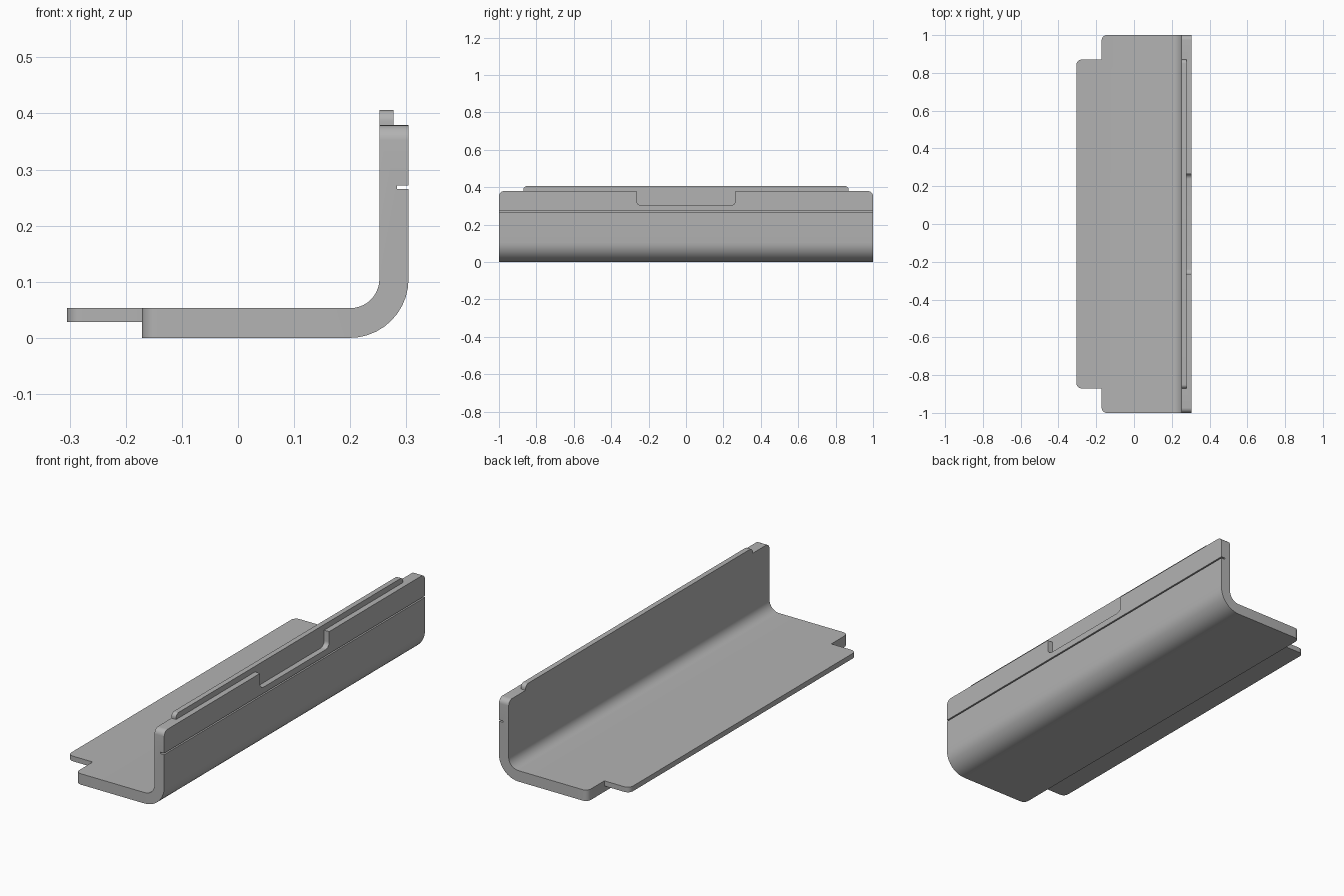
import bpy, bmesh, math
from mathutils import Vector

cube = bpy.data.objects.get("Cube")
if cube:
    bpy.data.objects.remove(cube, do_unlink=True)

# Main dimensions
HALF_LEN, LIP_HALF = 1.0, 0.87
OUT, INN, MID = 0.304, 0.252, 0.277     # wall outer, inner, mid plane
FLOOR, FLOOR_MID = 0.053, 0.028         # floor top and mid plane
LEFT, TOP = -0.171, 0.379
BEND, ROUND = 0.105, 0.027

grey = bpy.data.materials.new("matte grey")
grey.use_nodes = True
grey.diffuse_color = (0.45, 0.45, 0.45, 1)
grey.node_tree.nodes["Principled BSDF"].inputs["Base Color"].default_value = grey.diffuse_color


def rounded(corners, steps=10):
    """Outline from (u, v, radius) corners, each radius turned into an arc."""
    pts = []
    for i, (u, v, r) in enumerate(corners):
        p = Vector((u, v))
        if not r:
            pts.append(p)
            continue
        a = (Vector(corners[i - 1][:2]) - p).normalized()
        b = (Vector(corners[(i + 1) % len(corners)][:2]) - p).normalized()
        centre = p + (a + b) * r
        for k in range(steps + 1):
            t = k / steps * math.pi / 2
            pts.append(centre - b * r * math.cos(t) - a * r * math.sin(t))
    return pts


def prism(name, corners, axis, lo, hi):
    """Extrude a rounded outline along x, y or z from lo to hi."""
    place = {"x": lambda p, d: (d, p.x, p.y),
             "y": lambda p, d: (p.x, d, p.y),
             "z": lambda p, d: (p.x, p.y, d)}[axis]
    bm = bmesh.new()
    face = bm.faces.new([bm.verts.new(place(p, lo)) for p in rounded(corners)])
    ext = bmesh.ops.extrude_face_region(bm, geom=[face])
    verts = [g for g in ext["geom"] if isinstance(g, bmesh.types.BMVert)]
    bmesh.ops.translate(bm, verts=verts, vec=Vector(place(Vector((0, 0)), hi - lo)))
    bmesh.ops.recalc_face_normals(bm, faces=bm.faces)
    mesh = bpy.data.meshes.new(name)
    bm.to_mesh(mesh)
    bm.free()
    mesh.materials.append(grey)
    obj = bpy.data.objects.new(name, mesh)
    bpy.context.collection.objects.link(obj)
    return obj


def combine(target, tool, operation):
    """Apply a boolean and discard the tool."""
    mod = target.modifiers.new("combine", "BOOLEAN")
    mod.operation, mod.object, mod.solver = operation, tool, "EXACT"
    deps = bpy.context.evaluated_depsgraph_get()
    mesh = bpy.data.meshes.new_from_object(target.evaluated_get(deps))
    target.modifiers.clear()
    target.data = mesh
    bpy.data.objects.remove(tool, do_unlink=True)


# Bent angle section with a thin groove along the outer wall
bracket = prism("angle_bracket", [
    (LEFT, 0, 0), (OUT, 0, BEND), (OUT, 0.265, 0), (0.283, 0.265, 0),
    (0.283, 0.272, 0), (OUT, 0.272, 0), (OUT, TOP, 0), (INN, TOP, 0),
    (INN, FLOOR, BEND - FLOOR), (LEFT, FLOOR, 0)], "y", -HALF_LEN, HALF_LEN)

# Round the four free corners of the floor and the wall
bm = bmesh.new()
bm.from_mesh(bracket.data)
corner_edges = []
for e in bm.edges:
    a, b = (v.co for v in e.verts)
    same_end = abs(a.y - b.y) < 1e-5
    on_left = max(abs(a.x - LEFT), abs(b.x - LEFT)) < 1e-5
    on_top = max(abs(a.z - TOP), abs(b.z - TOP)) < 1e-5
    if same_end and (on_left or on_top):
        corner_edges.append(e)
bmesh.ops.bevel(bm, geom=corner_edges, offset=ROUND, segments=8,
                profile=0.5, affect="EDGES")
bm.to_mesh(bracket.data)
bm.free()

# Half-thickness tongues on the floor edge and the wall edge
floor_tongue = prism("floor_tongue", [
    (-0.305, -LIP_HALF, ROUND), (LEFT, -LIP_HALF, 0),
    (LEFT, LIP_HALF, 0), (-0.305, LIP_HALF, ROUND)], "z", FLOOR_MID, FLOOR)
wall_tongue = prism("wall_tongue", [
    (-LIP_HALF, TOP, 0), (LIP_HALF, TOP, 0),
    (LIP_HALF, 0.406, 0.02), (-LIP_HALF, 0.406, 0.02)], "x", INN, MID)
combine(bracket, floor_tongue, "UNION")
combine(bracket, wall_tongue, "UNION")

# Shallow recess in the middle of the outer wall
recess = prism("recess_cutter", [
    (-0.265, 0.302, ROUND), (0.265, 0.302, ROUND),
    (0.265, 0.45, 0), (-0.265, 0.45, 0)], "x", MID, 0.4)
combine(bracket, recess, "DIFFERENCE")

# Merge flush faces and smooth the bends
bm = bmesh.new()
bm.from_mesh(bracket.data)
bmesh.ops.remove_doubles(bm, verts=bm.verts, dist=1e-5)
bmesh.ops.dissolve_limit(bm, angle_limit=0.005, verts=bm.verts, edges=bm.edges)
bm.to_mesh(bracket.data)
bm.free()
bpy.ops.object.select_all(action="DESELECT")
bracket.select_set(True)
bpy.context.view_layer.objects.active = bracket
bpy.ops.object.shade_smooth_by_angle(angle=math.radians(30))
